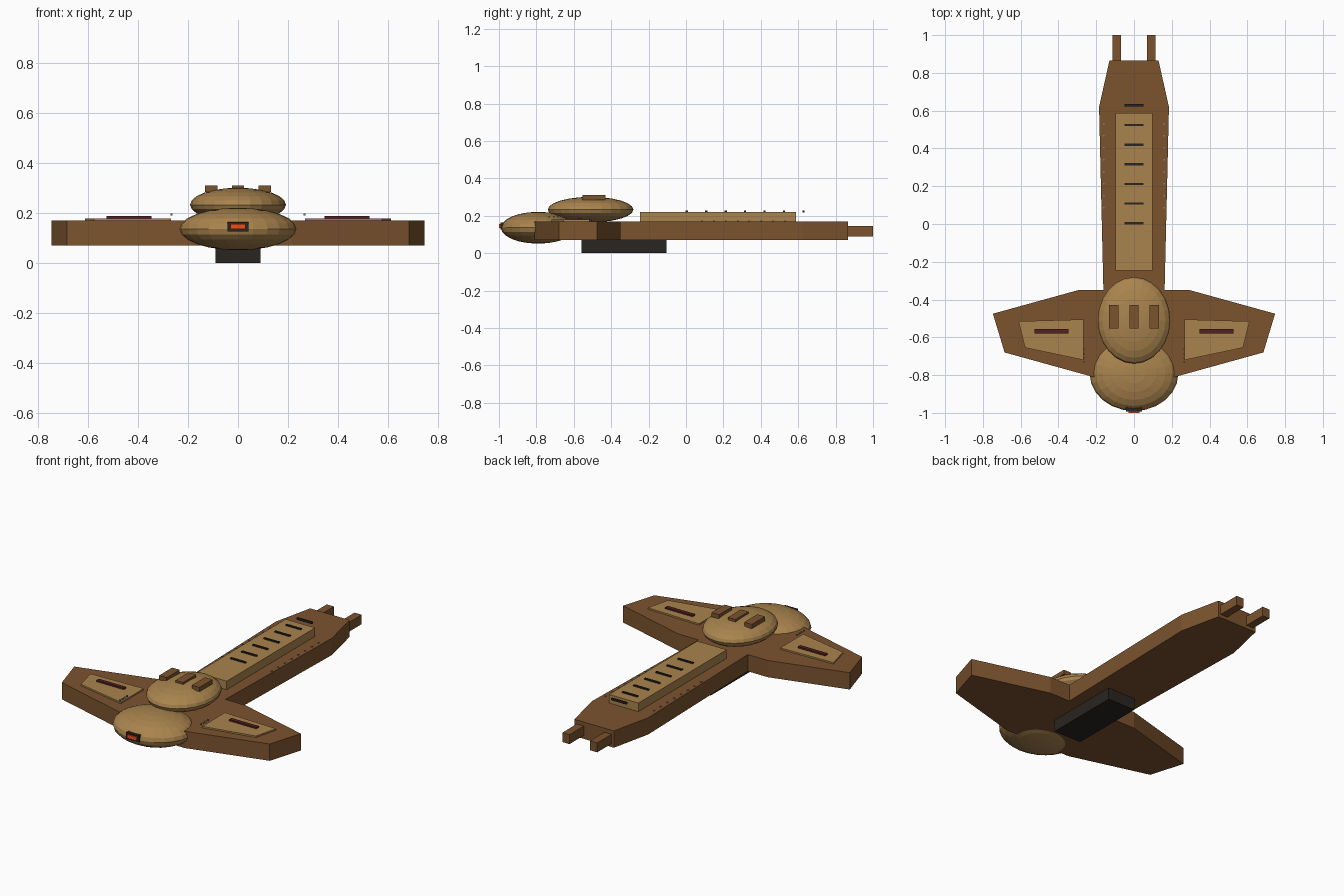
import bpy, bmesh
from mathutils import Matrix

if "Cube" in bpy.data.objects:
    bpy.data.objects.remove(bpy.data.objects["Cube"])


def material(name, r, g, b):
    m = bpy.data.materials.new(name)
    m.diffuse_color = (r, g, b, 1)
    m.use_nodes = True
    m.node_tree.nodes["Principled BSDF"].inputs["Base Color"].default_value = m.diffuse_color
    return m


BROWN = material("hull brown", 0.20, 0.088, 0.028)
TAN = material("panel tan", 0.40, 0.23, 0.075)
DARK = material("dark metal", 0.022, 0.018, 0.015)
RED = material("dark red", 0.09, 0.014, 0.014)
GLOW = material("orange glow", 0.85, 0.08, 0.01)
GREY = material("rivet grey", 0.25, 0.23, 0.20)


def finish(name, bm, mat):
    bmesh.ops.recalc_face_normals(bm, faces=bm.faces)
    me = bpy.data.meshes.new(name)
    bm.to_mesh(me)
    bm.free()
    me.materials.append(mat)
    ob = bpy.data.objects.new(name, me)
    bpy.context.collection.objects.link(ob)
    return ob


def box(name, x, y, z, mat):
    """Box from (min, max) ranges."""
    size = [r[1] - r[0] for r in (x, y, z)]
    mid = [(r[0] + r[1]) / 2 for r in (x, y, z)]
    bm = bmesh.new()
    bmesh.ops.create_cube(bm, size=1, matrix=Matrix.Translation(mid) @ Matrix.Diagonal((*size, 1)))
    return finish(name, bm, mat)


def plate(name, outline, z0, z1, mat):
    """Plan outline extruded upwards."""
    bm = bmesh.new()
    face = bm.faces.new([bm.verts.new((x, y, z0)) for x, y in outline])
    top = bmesh.ops.extrude_face_region(bm, geom=[face])["geom"]
    bmesh.ops.translate(bm, vec=(0, 0, z1 - z0), verts=[v for v in top if isinstance(v, bmesh.types.BMVert)])
    return finish(name, bm, mat)


def dome(name, centre, radii, mat):
    bm = bmesh.new()
    bmesh.ops.create_uvsphere(bm, u_segments=24, v_segments=12, radius=1,
                              matrix=Matrix.Translation(centre) @ Matrix.Diagonal((*radii, 1)))
    return finish(name, bm, mat)


# Hull: half outline mirrored into one flat slab
half = [(0.13, 0.865), (0.185, 0.62), (0.162, -0.35), (0.295, -0.35),
        (0.747, -0.475), (0.685, -0.68), (0.215, -0.81)]
plate("hull", half + [(-x, y) for x, y in reversed(half)], 0.07, 0.17, BROWN)

# Domes at the bow
dome("head_dome", (0, -0.79, 0.136), (0.235, 0.20, 0.085), TAN)
dome("bridge_dome", (0, -0.51, 0.233), (0.192, 0.229, 0.068), TAN)
for i, x in enumerate((-0.108, 0, 0.108)):
    box(f"bridge_block_{i}", (x - 0.025, x + 0.025), (-0.553, -0.43), (0.285 if x else 0.295, 0.311), BROWN)

# Bow light
box("light_frame", (-0.042, 0.042), (-0.993, -0.94), (0.126, 0.165), DARK)
box("bow_light", (-0.03, 0.03), (-1.0, -0.95), (0.135, 0.157), GLOW)

# Spine panel with vents
box("spine_panel", (-0.097, 0.097), (-0.245, 0.587), (0.165, 0.221), TAN)
for i in range(7):
    y = 0.004 + i * 0.104
    box(f"vent_{i}", (-0.05, 0.05), (y - 0.006, y + 0.006), (0.217, 0.228), DARK)

# Keel block
box("keel_block", (-0.09, 0.09), (-0.56, -0.105), (0.0, 0.075), DARK)

# Mirrored details
for side, s in (("left", -1), ("right", 1)):
    def span(a, b):
        return tuple(sorted((s * a, s * b)))

    plate(f"wing_panel_{side}",
          [(s * x, y) for x, y in ((0.268, -0.505), (0.612, -0.515), (0.577, -0.655), (0.268, -0.72))],
          0.165, 0.179, TAN)
    box(f"wing_strip_{side}", span(0.347, 0.527), (-0.58, -0.557), (0.175, 0.188), RED)
    box(f"tail_prong_{side}", span(0.068, 0.115), (0.84, 1.0), (0.09, 0.146), BROWN)
    for i in range(4):
        y = -0.73 + i * 0.022
        box(f"wing_rivet_{side}_{i}", span(0.263, 0.271), (y - 0.004, y + 0.004), (0.191, 0.199), GREY)
    for i in range(8):
        y = 0.085 + i * 0.0635
        box(f"hull_rivet_{side}_{i}", span(0.156, 0.164), (y - 0.004, y + 0.004), (0.165, 0.174), GREY)
